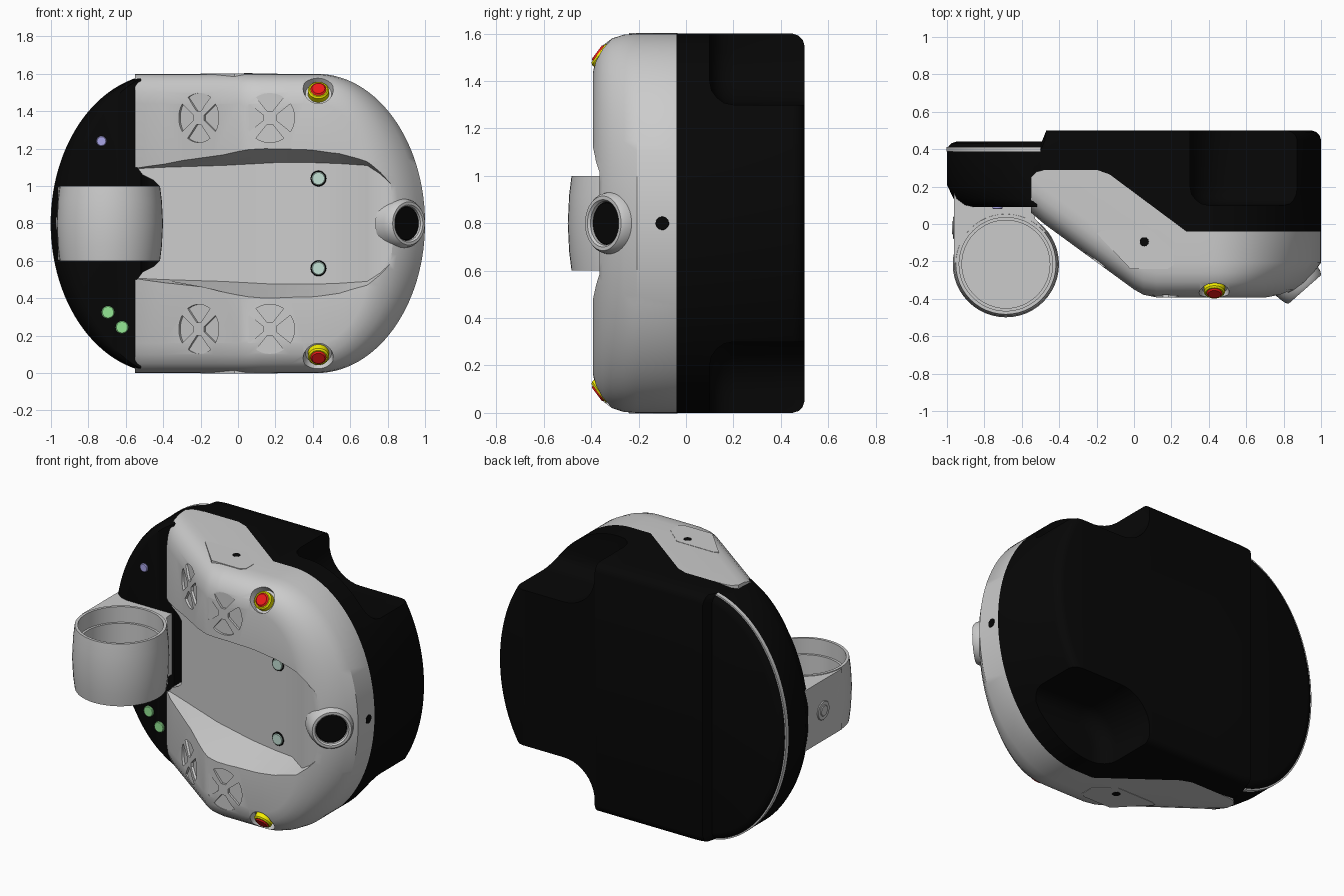
import bpy, bmesh, math
from mathutils import Matrix, Vector

if "Cube" in bpy.data.objects:
    bpy.data.objects.remove(bpy.data.objects["Cube"])


def material(name, rgb):
    m = bpy.data.materials.new(name)
    m.diffuse_color = (*rgb, 1)
    m.use_nodes = True
    m.node_tree.nodes["Principled BSDF"].inputs["Base Color"].default_value = m.diffuse_color
    return m


BLACK = material("black", (0.002, 0.002, 0.002))
YELLOW = material("yellow", (0.9, 0.85, 0.0))
RED = material("red", (0.85, 0.01, 0.01))
MINT = material("mint", (0.55, 0.75, 0.66))
GREEN = material("green", (0.3, 0.8, 0.3))
BLUE = material("blue", (0.4, 0.38, 0.8))


def lerp(points, x):
    for (x0, y0), (x1, y1) in zip(points, points[1:]):
        if x <= x1:
            return y0 + (y1 - y0) * (x - x0) / (x1 - x0)
    return points[-1][1]


def smooth(obj):
    bpy.ops.object.select_all(action='DESELECT')
    obj.select_set(True)
    bpy.context.view_layer.objects.active = obj
    bpy.ops.object.shade_smooth_by_angle(angle=math.radians(32))


def finish(bm, name, mat=None):
    bmesh.ops.remove_doubles(bm, verts=bm.verts, dist=1e-5)
    bmesh.ops.recalc_face_normals(bm, faces=bm.faces)
    me = bpy.data.meshes.new(name)
    bm.to_mesh(me)
    bm.free()
    obj = bpy.data.objects.new(name, me)
    bpy.context.collection.objects.link(obj)
    if mat:
        me.materials.append(mat)
    smooth(obj)
    return obj


def place(loc, axis):
    return Matrix.Translation(loc) @ Vector(axis).to_track_quat('Z', 'Y').to_matrix().to_4x4()


def add_lathe(bm, profile, matrix, n=48):
    rings = [[bm.verts.new(matrix @ Vector((r * math.cos(k * math.tau / n), r * math.sin(k * math.tau / n), t)))
              for k in range(n)] if r > 0 else [bm.verts.new(matrix @ Vector((0, 0, t)))] for r, t in profile]
    for a, b in zip(rings, rings[1:]):
        for k in range(n):
            vs = [a[k % len(a)], a[(k + 1) % len(a)], b[(k + 1) % len(b)], b[k % len(b)]]
            bm.faces.new(list(dict.fromkeys(vs)))


def lathe(name, profile, loc, axis, mat=None):
    bm = bmesh.new()
    add_lathe(bm, profile, place(loc, axis))
    return finish(bm, name, mat)


def disc(r, t0, t1, bev=0.004):
    return [(0, t0), (r, t0), (r, t1 - bev), (r - bev, t1), (0, t1)]


def add_sections(bm, sections):
    rows = [[bm.verts.new(p) for p in s] for s in sections]
    n = len(rows[0])
    bm.faces.new(rows[0])
    bm.faces.new(rows[-1])
    for a, b in zip(rows, rows[1:]):
        for i in range(n):
            bm.faces.new((a[i], a[(i + 1) % n], b[(i + 1) % n], b[i]))


def add_prism(bm, pts, z0, z1, matrix=Matrix()):
    add_sections(bm, [[matrix @ Vector((x, y, z)) for x, y in pts] for z in (z0, z1)])


def cut(obj, cutter):
    mod = obj.modifiers.new("cut", 'BOOLEAN')
    mod.operation, mod.solver, mod.object = 'DIFFERENCE', 'EXACT', cutter
    bpy.context.view_layer.objects.active = obj
    bpy.ops.object.modifier_apply(modifier=mod.name)
    bpy.data.objects.remove(cutter)
    smooth(obj)


# Outline seen from the front: straight top and bottom, elliptical ends
def outline(x, il=0, ir=0, iz=0, round_left=True):
    c = 0
    if x < -0.4 and round_left:
        c = min(1, (-0.4 - x) / 0.6)
        x = -0.4 - (0.6 - il) * c
    elif x > 0.42:
        c = min(1, (x - 0.42) / 0.58)
        x = 0.42 + (0.58 - ir) * c
    return x, (0.8 - iz) * math.sqrt(max(0, 1 - c * c))


def loft(name, xs, layers, round_left, mat=None):
    bm = bmesh.new()
    tops, bots = [], []
    for yf, il, ir, iz in layers:
        t, b = [], []
        for x in xs:
            px, h = outline(x, il, ir, iz, round_left)
            t.append(bm.verts.new((px, yf(x), 0.8 + h)))
            b.append(bm.verts.new((px, yf(x), 0.8 - h)) if h > 1e-5 else t[-1])
        tops.append(t)
        bots.append(b)
    rows = [list(dict.fromkeys(t + b[::-1])) for t, b in zip(tops, bots)]
    n = len(rows[0])
    for a, b in zip(rows, rows[1:]):
        for i in range(n):
            bm.faces.new((a[i], a[(i + 1) % n], b[(i + 1) % n], b[i]))
    for t, b in ((tops[0], bots[0]), (tops[-1], bots[-1])):
        for i in range(len(xs) - 1):
            bm.faces.new(list(dict.fromkeys((t[i], t[i + 1], b[i + 1], b[i]))))
    return finish(bm, name, mat)


arc = [math.sin(math.pi / 2 * i / 28) for i in range(1, 29)]
right_xs = [0.42 + 0.58 * s for s in arc]
left_xs = sorted([-0.4 - 0.6 * s for s in arc] + [-0.551, -0.549, -0.5, -0.475])
FRONT = [(-0.55, 0.06), (-0.48, 0.0), (0.0, -0.35), (0.05, -0.378), (0.12, -0.392), (1, -0.392)]
SEAM = [(-0.55, 0.25), (-0.52, 0.28), (-0.48, 0.29), (-0.2, 0.29), (-0.13, 0.265), (0.28, -0.04), (1, -0.04)]


# Grey front shell
def shell_y(dy):
    return lambda x: min(lerp(FRONT, x) + dy, lerp(SEAM, x))


shell_xs = [-0.55, -0.52, -0.48, -0.4, -0.2, -0.13, 0, 0.05, 0.12, 0.28, 0.35, 0.42] + right_xs
shell = loft("front_shell", shell_xs,
             [(shell_y(0), 0, 0.25, 0.16), (shell_y(0.012), 0, 0.2, 0.1), (shell_y(0.04), 0, 0.14, 0.05),
              (shell_y(0.08), 0, 0.085, 0.02), (shell_y(0.13), 0, 0.04, 0.004), (shell_y(0.185), 0, 0, 0),
              (lambda x: lerp(SEAM, x), 0, 0, 0)], False)

# Central recess in the shell: x, floor depth, floor half width, mouth half width
bm = bmesh.new()
add_sections(bm, [((x, y, 0.8 - w), (x, y, 0.8 + w), (x, -0.46, 0.8 + m), (x, -0.46, 0.8 - m)) for x, y, w, m in [
    (-0.6, 0.085, 0.29, 0.40), (-0.4, 0.02, 0.30, 0.40), (-0.08, -0.095, 0.31, 0.415), (0.2, -0.155, 0.325, 0.42),
    (0.4, -0.195, 0.325, 0.415), (0.54, -0.22, 0.32, 0.395), (0.69, -0.335, 0.31, 0.355), (0.76, -0.358, 0.265, 0.305),
    (0.83, -0.366, 0.20, 0.235), (0.95, -0.37, 0.1, 0.13)]])
cut(shell, finish(bm, "recess_cutter"))

# Notch in the shell beside the cup holder
bm = bmesh.new()
add_prism(bm, [(-0.6, 0.5), (-0.6, 1.1), (-0.54, 1.1), (-0.51, 1.06), (-0.45, 1.03), (-0.42, 1.0),
               (-0.42, 0.6), (-0.45, 0.57), (-0.51, 0.54), (-0.54, 0.5)], -0.4, 0.4,
          Matrix(((1, 0, 0, 0), (0, 0, 1, 0), (0, 1, 0, 0), (0, 0, 0, 1))))
cut(shell, finish(bm, "cup_notch_cutter"))

# Vent petals, button wells and nozzle bore
NOZZLE, AX = (0.9, -0.335, 0.8), (0.66, -0.75, 0)
bm = bmesh.new()
petal = [(0.035, 0.014), (0.035, -0.014)]
petal += [(0.132 * math.cos(math.radians(a)), 0.132 * math.sin(math.radians(a))) for a in range(-34, 35, 4)]
for x, axis in ((-0.21, (-0.59, -0.81, 0)), (0.17, (0, -1, 0))):
    for z in (0.235, 1.365):
        for k in range(4):
            add_prism(bm, petal, -0.014, 0.06, place((x, lerp(FRONT, x), z), axis) @ Matrix.Rotation(k * math.pi / 2, 4, 'Z'))
for s in (-1, 1):
    add_lathe(bm, [(0, -0.03), (0.07, -0.03), (0.1, 0.08), (0, 0.08)], place((0.43, -0.36, 0.8 + s * 0.71), (0, -0.8, s * 0.6)))
add_lathe(bm, [(0, -0.1), (0.1, -0.1), (0.1, 0.2), (0, 0.2)], place(NOZZLE, AX))
cut(shell, finish(bm, "detail_cutter"))


# Black rear body
def body_front(dy):
    return lambda x: 0.09 + dy if x < -0.55 else lerp(SEAM, x)


def body_back(dy):
    return lambda x: lerp([(-1, 0.44), (-0.5, 0.44), (-0.475, 0.5), (1, 0.5)], x) - dy


body = loft("rear_body", left_xs + [-0.4, -0.2, -0.13, 0.28, 0.42] + right_xs,
            [(body_front(0), 0.13, 0, 0), (body_front(0.012), 0.08, 0, 0), (body_front(0.045), 0.035, 0, 0),
             (body_front(0.12), 0, 0, 0), (body_back(0.05), 0, 0, 0), (body_back(0.025), 0.008, 0.008, 0.008),
             (body_back(0.008), 0.025, 0.025, 0.025), (body_back(0), 0.05, 0.05, 0.05)], True, BLACK)

# Rounded notches in the rear corners
for s in (-1, 1):
    bm = bmesh.new()
    rows = []
    for y, d in ((0.1, 0.1), (0.108, 0.06), (0.13, 0.03), (0.16, 0.008), (0.2, 0), (0.7, 0)):
        r = 0.22 - d
        pts = [(0.3 + d, 0.9)] + [(0.52 - r * math.cos(a * math.pi / 20), 0.72 - r * math.sin(a * math.pi / 20)) for a in range(11)]
        rows.append([(x, y, 0.8 + s * h) for x, h in pts + [(1.1, 0.5 + d), (1.1, 0.9)]])
    add_sections(bm, rows)
    cut(body, finish(bm, "corner_cutter", BLACK))

# Light strip around the left edge
bm = bmesh.new()
path = [outline(x) for x in left_xs if x <= -0.48]
path = [(x, 0.8 - h) for x, h in path[::-1]] + [(x, 0.8 + h) for x, h in path[1:]]
add_sections(bm, [[(x * k, y, 0.8 + (z - 0.8) * k) for k, y in ((0.98, 0.388), (1.002, 0.388), (1.002, 0.413), (0.98, 0.413))]
                  for x, z in path])
finish(bm, "light_strip")

# Cup holder with its arm
CX, CY = -0.685, -0.215
lathe("cup_holder", [(0, 0.6), (0.268, 0.6), (0.278, 0.68), (0.284, 0.8), (0.278, 0.92), (0.268, 1.0), (0.25, 1.0),
                     (0.25, 0.9), (0.235, 0.9), (0.235, 0.65), (0, 0.65)], (CX, CY, 0), (0, 0, 1))
bm = bmesh.new()
arm = [(-0.962, 0.2), (-0.962, CY)]
arm += [(CX + 0.26 * math.cos(math.radians(a)), CY + 0.26 * math.sin(math.radians(a))) for a in range(180, 34, -10)]
arm += [(-0.47, -0.04), (-0.53, 0.03), (-0.54, 0.2)]
add_prism(bm, arm, 0.605, 0.995)
finish(bm, "cup_holder_arm")
lathe("arm_button", disc(0.06, -0.02, 0.006), (-0.962, -0.02, 0.8), (-1, 0, 0))
lathe("arm_button_centre", disc(0.035, -0.02, 0.011), (-0.962, -0.02, 0.8), (-1, 0, 0))

# Nozzle on the right front edge
lathe("nozzle_ring", [(0, -0.09), (0.142, -0.09), (0.134, -0.03), (0.126, 0.005), (0.115, 0.02), (0.1, 0.02), (0.092, 0.01),
                      (0.09, -0.05), (0, -0.05)], NOZZLE, AX)
lathe("nozzle_opening", disc(0.091, -0.06, 0.0), NOZZLE, AX, BLACK)

# Mirrored details: buttons, pads, side panels
for s, side in ((-1, "lower"), (1, "upper")):
    pos, axis = (0.43, -0.36, 0.8 + s * 0.71), (0, -0.8, s * 0.6)
    lathe(side + "_button_ring", disc(0.056, -0.05, 0.012, 0.008), pos, axis, YELLOW)
    lathe(side + "_button", disc(0.042, -0.05, 0.02, 0.008), pos, axis, RED)
    pad = (0.43, -0.2, 0.8 + s * 0.24)
    lathe(side + "_pad_rim", disc(0.042, -0.05, 0.012), pad, (0, -1, 0), BLACK)
    lathe(side + "_pad", disc(0.036, -0.05, 0.018), pad, (0, -1, 0), MINT)
    bm = bmesh.new()
    panel = [(-0.2, -0.05), (-0.17, -0.035), (0.09, -0.035), (0.21, -0.14), (0.21, -0.22), (0.18, -0.24), (-0.02, -0.24)]
    add_prism(bm, panel, 0.8 + s * 0.76, 0.8 + s * 0.802)
    finish(bm, side + "_side_panel")
    lathe(side + "_panel_port", disc(0.027, 0, 0.043), (0.055, -0.095, 0.8 + s * 0.76), (0, 0, s), BLACK)

# Small indicators
lathe("right_port", disc(0.028, -0.03, 0.001, 0.001), (1, -0.1, 0.8), (1, 0, 0), BLACK)
lathe("blue_indicator", disc(0.027, -0.02, 0.01), (-0.73, 0.09, 1.24), (0, -1, 0), BLUE)
for i, (x, z) in enumerate(((-0.695, 0.325), (-0.62, 0.245))):
    lathe(f"green_indicator_{i + 1}", disc(0.034, -0.03, 0.012), (x, 0.09, z), (0, -1, 0), GREEN)
